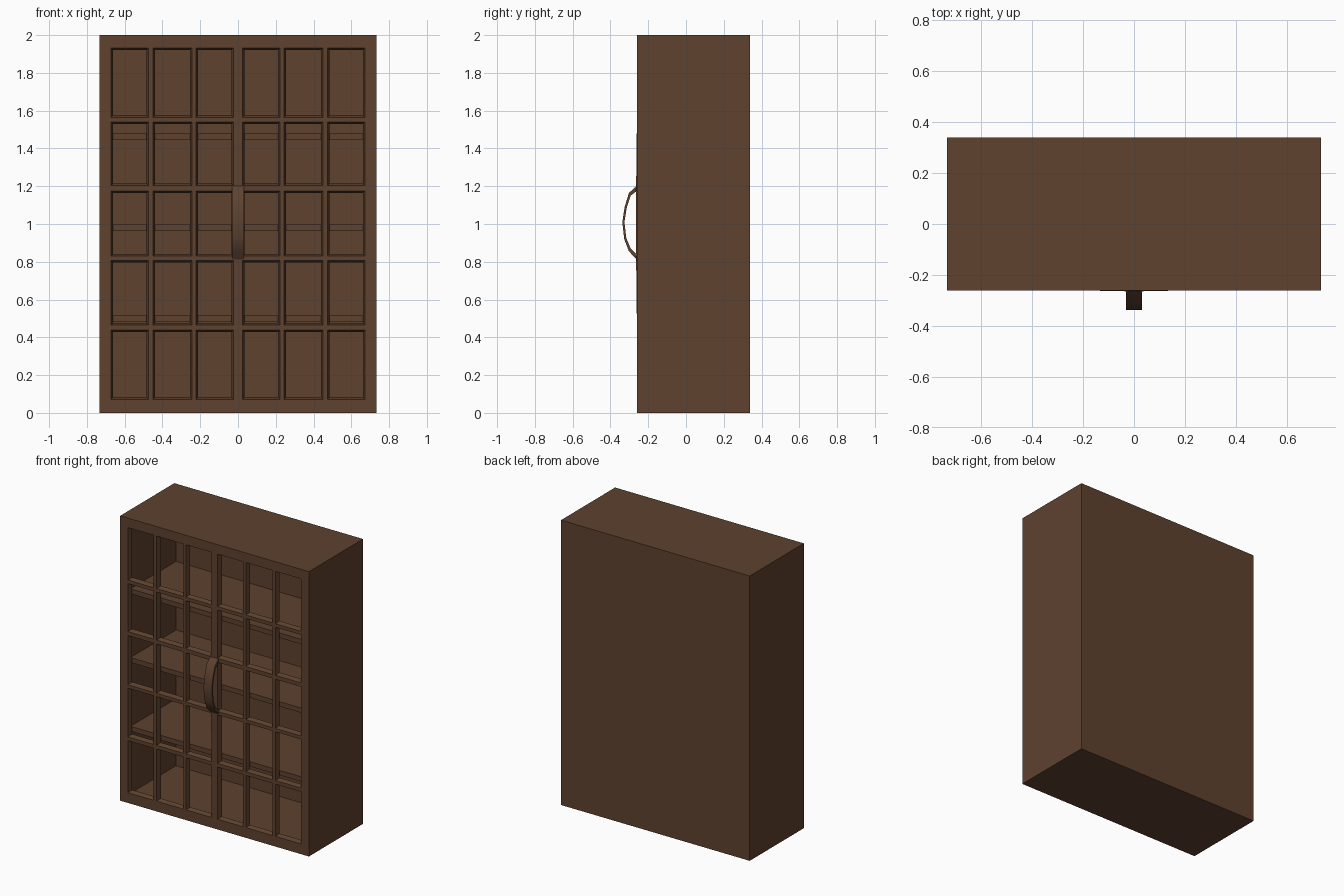
import bpy, bmesh, math

cube = bpy.data.objects.get("Cube")
if cube:
    bpy.data.objects.remove(cube, do_unlink=True)

# One brown wood colour for everything
wood = bpy.data.materials.new("brown wood")
wood.use_nodes = True
colour = (0.112, 0.054, 0.028, 1)
wood.diffuse_color = colour
wood.node_tree.nodes["Principled BSDF"].inputs["Base Color"].default_value = colour


def finish(name, bm):
    bmesh.ops.recalc_face_normals(bm, faces=bm.faces[:])
    mesh = bpy.data.meshes.new(name)
    bm.to_mesh(mesh)
    bm.free()
    mesh.materials.append(wood)
    obj = bpy.data.objects.new(name, mesh)
    bpy.context.collection.objects.link(obj)
    return obj


def box(name, x0, x1, y0, y1, z0, z1):
    bm = bmesh.new()
    bmesh.ops.create_cube(bm, size=1)
    for v in bm.verts:
        v.co = ((x0 + x1) / 2 + v.co.x * (x1 - x0),
                (y0 + y1) / 2 + v.co.y * (y1 - y0),
                (z0 + z1) / 2 + v.co.z * (z1 - z0))
    return finish(name, bm)


# Outer limits, inner limits and pane openings
HALF, FRONT, BACK, HEIGHT = 0.733, -0.26, 0.34, 2.0
WALL, BAR, TAPER = 0.045, 0.03, 0.011
panes_x = [-0.672, -0.473, -0.45, -0.243, -0.222, -0.024,
           0.024, 0.222, 0.243, 0.45, 0.473, 0.672]
panes_z = [0.072, 0.438, 0.464, 0.806, 0.83, 1.175, 1.203, 1.54, 1.565, 1.933]


def lattice(bm, y, margin, inset):
    """Flat grid of bars; the pane cells stay open."""
    def cuts(lo, hi, panes):
        return [lo + margin] + [p + (inset if i % 2 == 0 else -inset)
                                for i, p in enumerate(panes)] + [hi - margin]
    xs, zs = cuts(-HALF, HALF, panes_x), cuts(0, HEIGHT, panes_z)
    grid = [[bm.verts.new((x, y, z)) for z in zs] for x in xs]
    for i in range(len(xs) - 1):
        for j in range(len(zs) - 1):
            if not (i % 2 and j % 2):
                bm.faces.new((grid[i][j], grid[i + 1][j],
                              grid[i + 1][j + 1], grid[i][j + 1]))
    return grid


def pocket(bm, grid, y):
    """Walls from the rim of a grid back to depth y, closed by one face."""
    rim = ([col[0] for col in grid] + grid[-1][1:]
           + [col[-1] for col in grid[-2::-1]] + grid[0][-2:0:-1])
    far = [bm.verts.new((v.co.x, y, v.co.z)) for v in rim]
    for k in range(len(rim)):
        n = (k + 1) % len(rim)
        bm.faces.new((rim[k], rim[n], far[n], far[k]))
    bm.faces.new(far)


# Cabinet shell with glazing-bar front, tapered pane edges and hollow inside
bm = bmesh.new()
front = lattice(bm, FRONT, 0, 0)
rear = lattice(bm, FRONT + BAR, WALL, TAPER)
for i in range(1, len(front) - 1, 2):
    for j in range(1, len(front[0]) - 1, 2):
        ring = [(i, j), (i + 1, j), (i + 1, j + 1), (i, j + 1)]
        for (a, b), (c, d) in zip(ring, ring[1:] + ring[:1]):
            bm.faces.new((front[a][b], front[c][d], rear[c][d], rear[a][b]))
pocket(bm, front, BACK)
pocket(bm, rear, BACK - WALL)
# Slight swelling of the centre bars where the handle is fixed
for i in (6, 7):
    for j in (4, 5, 6, 7):
        front[i][j].co.y -= 0.004
finish("cabinet_shell", bm)

# Three shelves
for n, top in enumerate((0.515, 0.998, 1.48), 1):
    box(f"shelf_{n}", -HALF + WALL, HALF - WALL, FRONT + 0.05, BACK - WALL,
        top - 0.034, top)

# Bowed strap handle
outer = [(-0.258, 1.21), (-0.268, 1.195), (-0.302, 1.165), (-0.325, 1.09),
         (-0.337, 1.01), (-0.327, 0.92), (-0.302, 0.855), (-0.268, 0.82), (-0.258, 0.80)]
inner = [(-0.258, 1.17), (-0.264, 1.172), (-0.293, 1.15), (-0.314, 1.085),
         (-0.326, 1.01), (-0.316, 0.926), (-0.293, 0.87), (-0.264, 0.843), (-0.258, 0.845)]
bm = bmesh.new()
strips = [[bm.verts.new((x, y, z)) for y, z in path]
          for x, path in ((-0.032, outer), (0.032, outer), (0.032, inner), (-0.032, inner))]
for a, b in zip(strips, strips[1:] + strips[:1]):
    for k in range(len(outer) - 1):
        bm.faces.new((a[k], b[k], b[k + 1], a[k + 1]))
for k in (0, -1):
    bm.faces.new([s[k] for s in strips])
handle = finish("handle", bm)
bpy.context.view_layer.objects.active = handle
handle.select_set(True)
bpy.ops.object.shade_smooth_by_angle(angle=math.radians(40))
